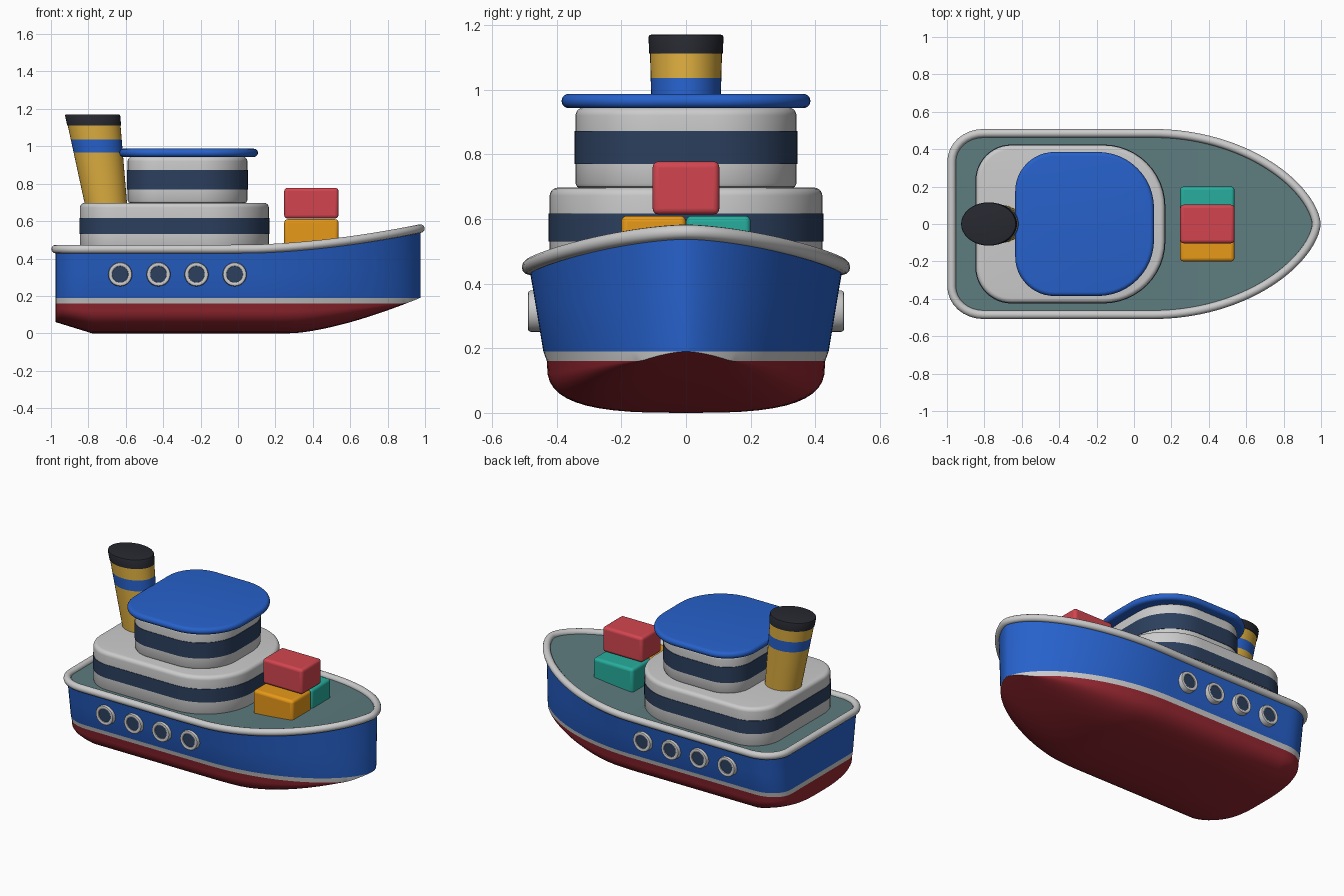
import bpy, bmesh, math
from mathutils import Vector

if "Cube" in bpy.data.objects:
    bpy.data.objects.remove(bpy.data.objects["Cube"])


def mat(name, r, g, b):
    m = bpy.data.materials.new(name)
    m.diffuse_color = (r, g, b, 1)
    m.use_nodes = True
    m.node_tree.nodes["Principled BSDF"].inputs["Base Color"].default_value = m.diffuse_color
    return m


BLUE = mat("blue", 0.02, 0.12, 0.60)
RED = mat("dark_red", 0.30, 0.02, 0.03)
WHITE = mat("white", 0.80, 0.80, 0.80)
NAVY = mat("navy", 0.025, 0.05, 0.11)
DECK = mat("deck_green", 0.11, 0.20, 0.21)
GOLD = mat("gold", 0.72, 0.42, 0.05)
BLACK = mat("black", 0.02, 0.022, 0.03)
CORAL = mat("coral", 0.65, 0.06, 0.08)
ORANGE = mat("orange", 0.80, 0.32, 0.01)
TEAL = mat("teal", 0.02, 0.42, 0.34)


def loft(name, rings, mats, closed=True):
    """Skin a list of point rings; mats gives one material per gap between rings."""
    bm = bmesh.new()
    used = list(dict.fromkeys(mats))
    vs = [[bm.verts.new(p) for p in r] for r in rings]
    n = len(rings[0])
    for i, m in enumerate(mats):
        for j in range(n if closed else n - 1):
            k = (j + 1) % n
            f = bm.faces.new((vs[i][j], vs[i][k], vs[i + 1][k], vs[i + 1][j]))
            f.material_index = used.index(m)
    if closed:
        for r, m in ((vs[0], mats[0]), (vs[-1], mats[-1])):
            bm.faces.new(r).material_index = used.index(m)
    bmesh.ops.remove_doubles(bm, verts=bm.verts, dist=1e-5)
    bmesh.ops.dissolve_degenerate(bm, edges=bm.edges, dist=1e-5)
    bmesh.ops.recalc_face_normals(bm, faces=bm.faces)
    me = bpy.data.meshes.new(name)
    bm.to_mesh(me)
    bm.free()
    for m in used:
        me.materials.append(m)
    ob = bpy.data.objects.new(name, me)
    bpy.context.collection.objects.link(ob)
    return ob


# Hull plan (half outline from stern centre to bow tip), keel and sheer lines
W = 0.485


def keel(x):
    if x < -0.78:
        return 0.06 * (-0.78 - x) / 0.195
    return 0.19 * (max(0, x - 0.28) / 0.695) ** 1.5


def sheer(x):
    return 0.45 + 0.11 * (max(0, x) / 0.975) ** 1.8


plan = [(-0.975, 0.0)]
for i in range(9):
    a = math.pi / 2 * i / 8
    plan.append((-0.805 - 0.17 * math.cos(a), W - 0.15 + 0.15 * math.sin(a)))
plan += [(-0.78, W), (-0.4, W), (-0.1, W)]
for i in range(33):
    a = math.pi / 2 * i / 32
    plan.append((0.1 + 0.875 * math.sin(a), W * max(0, math.cos(a)) ** 1.24))
plan[-1] = (0.975, 0.0)


def section(x, w):
    k, s = keel(x), sheer(x)
    pts = [(0, s), (w, s), (w * 0.955, (s + 0.19) / 2), (w * 0.91, max(0.19, k))]
    d = max(0.16 - k, 0)
    for i in range(13):
        a = math.pi / 2 * i / 12
        y = 0.888 * w * max(0, math.cos(a)) ** (2 / 3)
        pts.append((y if i < 12 else 0, max(0.16, k) - d * math.sin(a) ** (2 / 3)))
    return [(x, y, z) for y, z in pts]


# Hull with deck, waterline stripe and red bottom
stations = [section(x, w) for x, w in plan]
hull = loft("hull", list(zip(*stations)),
            [DECK, BLUE, BLUE, WHITE] + [RED] * 12, closed=False)
mir = hull.modifiers.new("Mirror", "MIRROR")
mir.use_axis = (False, True, False)
mir.merge_threshold = 0.0005

# Rail tube around the deck edge
cu = bpy.data.curves.new("deck_rail", "CURVE")
cu.dimensions = "3D"
cu.bevel_depth = 0.023
cu.bevel_resolution = 4
path = plan[1:] + [(x, -w) for x, w in plan[-2:0:-1]]
sp = cu.splines.new("POLY")
sp.points.add(len(path) - 1)
for p, (x, y) in zip(sp.points, path):
    p.co = (x, y, sheer(x), 1)
sp.use_cyclic_u = True
cu.materials.append(WHITE)
bpy.context.collection.objects.link(bpy.data.objects.new("deck_rail", cu))


# Rounded-plan storeys: separate corner radii at back and front
def rounded(x0, x1, hy, rb, rf, inset, z):
    pts = []
    corners = ((x1, hy, rf, 0), (x0, hy, rb, 90), (x0, -hy, rb, 180), (x1, -hy, rf, 270))
    for x, y, r, start in corners:
        cx = x - r if x == x1 else x + r
        cy = y - math.copysign(r, y)
        for i in range(13):
            a = math.radians(start + 90 * i / 12)
            pts.append(Vector((cx + (r - inset) * math.cos(a), cy + (r - inset) * math.sin(a), z)))
    return pts


def round_edge(z, r, n=5):
    return [(z - r + r * math.sin(math.pi / 2 * i / n), r - r * math.cos(math.pi / 2 * i / n))
            for i in range(n + 1)]


def storey(name, shape, z0, band0, band1, z1):
    prof = [(z0, 0.015), (z0 + 0.005, 0.005), (z0 + 0.015, 0), (band0, 0), (band0, -0.003),
            (band1, -0.003), (band1, 0)] + round_edge(z1, 0.025)
    mats = [WHITE] * 3 + [NAVY] * 3 + [WHITE] * 6
    loft(name, [rounded(*shape, i, z) for z, i in prof], mats)


storey("lower_cabin", (-0.845, 0.165, 0.422, 0.19, 0.33), 0.44, 0.53, 0.617, 0.697)
storey("wheelhouse", (-0.59, 0.05, 0.342, 0.17, 0.26), 0.695, 0.77, 0.873, 0.945)

# Roof slab with rounded rim
top = round_edge(0.987, 0.022)
prof = [(0.965 * 2 - z, i) for z, i in reversed(top)] + top[1:]
loft("roof", [rounded(-0.635, 0.107, 0.385, 0.21, 0.30, i, z) for z, i in prof],
     [BLUE] * (len(prof) - 1))


# Raked funnel with coloured bands
def funnel_ring(z, grow=0.0):
    t = (z - 0.69) / 0.48
    cx, rx, ry = -0.706 - 0.072 * t, 0.113 + 0.032 * t + grow, 0.1 + 0.013 * t + grow
    return [Vector((cx + rx * math.cos(a), ry * math.sin(a), z))
            for a in (2 * math.pi * i / 40 for i in range(40))]


loft("funnel", [funnel_ring(*p) for p in ((0.68,), (0.967,), (1.037,), (1.112,), (1.112, 0.003),
     (1.163, 0.003), (1.169, 0), (1.171, -0.008))],
     [GOLD, BLUE, GOLD, BLACK, BLACK, BLACK, BLACK])


# Portholes on both sides
def porthole(name, x, side):
    prof = [(0.43, 0.064), (0.481, 0.064), (0.487, 0.061), (0.489, 0.056), (0.489, 0.049),
            (0.486, 0.044), (0.480, 0.043), (0.480, 0.02)]
    rings = [[(x + r * math.cos(a), side * y, 0.315 + r * math.sin(a))
              for a in (2 * math.pi * i / 32 for i in range(32))] for y, r in prof]
    loft(name, rings, [WHITE] * 6 + [NAVY])


for side, label in ((-1, "front"), (1, "back")):
    for i, x in enumerate((-0.63, -0.425, -0.222, -0.018)):
        porthole(f"porthole_{label}_{i + 1}", x, side)


# Cargo crates
def crate(name, y0, y1, z0, z1, m):
    bpy.ops.mesh.primitive_cube_add(size=1, location=(0.392, (y0 + y1) / 2, (z0 + z1) / 2))
    ob = bpy.context.object
    ob.name = name
    ob.scale = (0.29, y1 - y0, z1 - z0)
    bpy.ops.object.transform_apply(location=False, rotation=False, scale=True)
    ob.data.materials.append(m)
    bev = ob.modifiers.new("Bevel", "BEVEL")
    bev.width = 0.018
    bev.segments = 4


crate("orange_crate", -0.2, 0, 0.445, 0.61, ORANGE)
crate("teal_crate", 0, 0.2, 0.445, 0.61, TEAL)
crate("red_crate", -0.103, 0.103, 0.614, 0.778, CORAL)

# Smooth shading with sharp edges kept
bpy.ops.object.select_all(action="DESELECT")
for ob in bpy.context.scene.objects:
    if ob.type == "MESH":
        ob.select_set(True)
        bpy.context.view_layer.objects.active = ob
bpy.ops.object.shade_smooth_by_angle(angle=math.radians(35))
